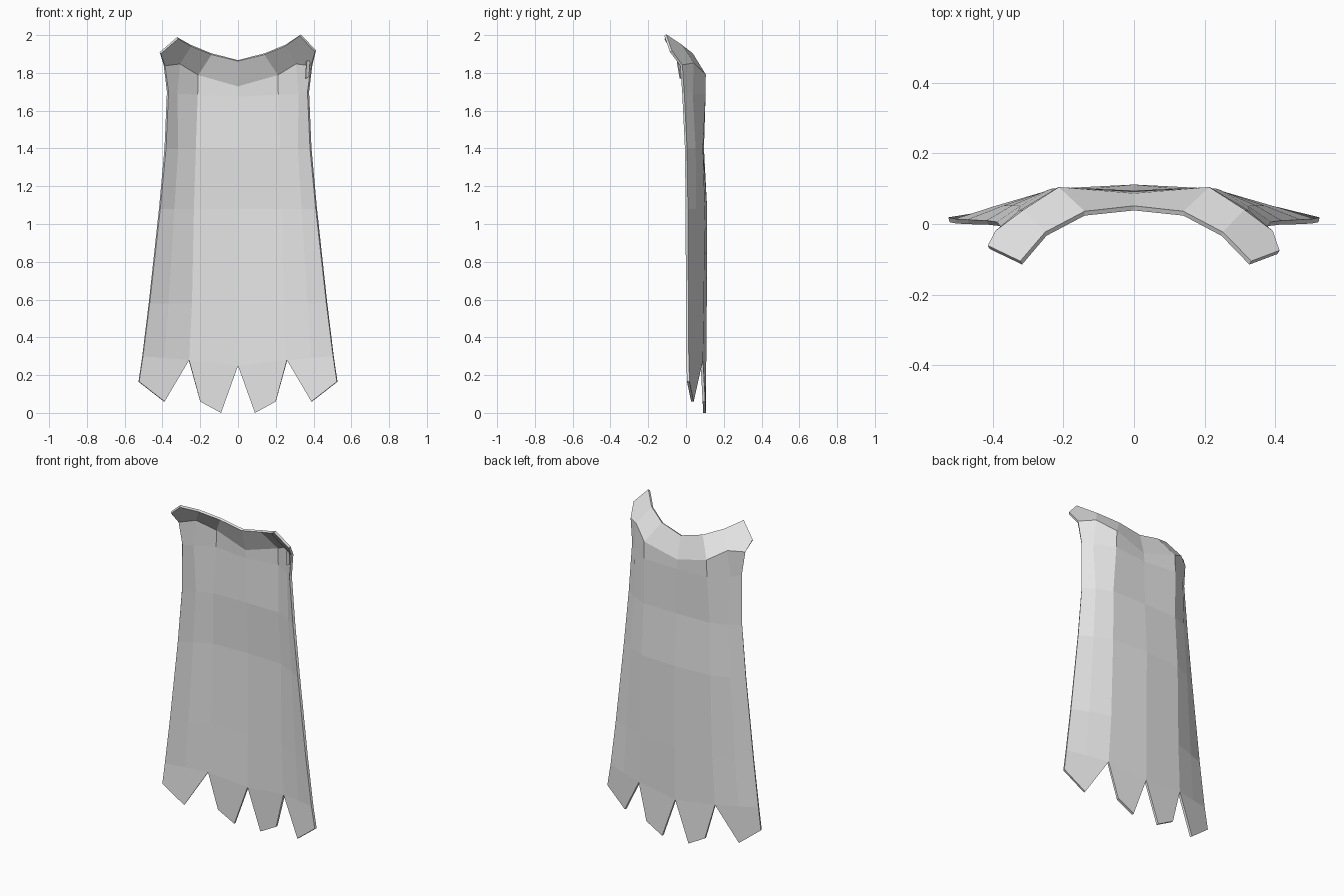
import bpy, bmesh

cube = bpy.data.objects.get("Cube")
if cube:
    bpy.data.objects.remove(cube, do_unlink=True)

# One plain grey cloth
cloth = bpy.data.materials.new("grey cloth")
cloth.use_nodes = True
grey = (0.8, 0.8, 0.8, 1)
cloth.diffuse_color = grey
cloth.node_tree.nodes["Principled BSDF"].inputs["Base Color"].default_value = grey


def sheet(name, faces, thickness):
    """Welds polygons into one cloth sheet and gives it thickness."""
    bm = bmesh.new()
    for pts in faces:
        bm.faces.new([bm.verts.new(p) for p in pts])
    bmesh.ops.remove_doubles(bm, verts=bm.verts, dist=0.0005)
    bmesh.ops.recalc_face_normals(bm, faces=bm.faces)
    mesh = bpy.data.meshes.new(name)
    bm.to_mesh(mesh)
    bm.free()
    mesh.materials.append(cloth)
    obj = bpy.data.objects.new(name, mesh)
    bpy.context.scene.collection.objects.link(obj)
    mod = obj.modifiers.new("cloth thickness", 'SOLIDIFY')
    mod.thickness = thickness
    mod.offset = 0
    return obj


# Cape rows from hem to neck: centre, back fold, side fold, outer edge
ROWS = [
    [(0, .10, .25), (.26, .083, .28), (.39, .045, .29), (.505, .008, .30)],
    [(0, .103, .58), (.245, .088, .58), (.37, .045, .58), (.47, .006, .58)],
    [(0, .105, 1.08), (.235, .093, 1.08), (.34, .048, 1.08), (.415, .004, 1.08)],
    [(0, .088, 1.40), (.225, .083, 1.40), (.32, .045, 1.40), (.385, 0, 1.40)],
    [(0, .085, 1.675), (.215, .097, 1.685), (.325, .03, 1.69), (.372, -.015, 1.70)],
    [(0, .08, 1.73), (.212, .098, 1.79), (.31, .035, 1.85), (.39, -.025, 1.84)],
]


def half(side):
    faces = [[lo[i], lo[i + 1], hi[i + 1], hi[i]]
             for lo, hi in zip(ROWS, ROWS[1:]) for i in range(3)]
    # Ragged hem: an inner and an outer tooth
    c, mid, fold, edge = ROWS[0]
    faces.append([c, (.09, .098, 0), (.20, .095, .06), mid])
    faces.append([mid, (.39, .034, .06), (.525, .012, .165), edge, fold])
    # Collar leaning forward to the shoulder tips
    c, mid, fold, edge = ROWS[-1]
    neck, rise, bend = (0, .045, 1.865), (.14, .03, 1.90), (.25, -.028, 1.945)
    tip = (.33, -.11, 2.0) if side > 0 else (.32, -.11, 1.985)
    corner = (.41, -.08, 1.915) if side > 0 else (.412, -.066, 1.905)
    faces += [[c, mid, rise, neck], [mid, fold, bend, rise],
              [fold, edge, corner, tip, bend]]
    return [[(side * x, y, z) for x, y, z in f] for f in faces]


sheet("cape", half(1) + half(-1), 0.014)

# Small tuck of cloth under the left shoulder
sheet("shoulder_tuck", [[(.357, -.03, 1.77), (.374, -.025, 1.78),
                         (.38, -.04, 1.87), (.362, -.045, 1.86)]], 0.008)
